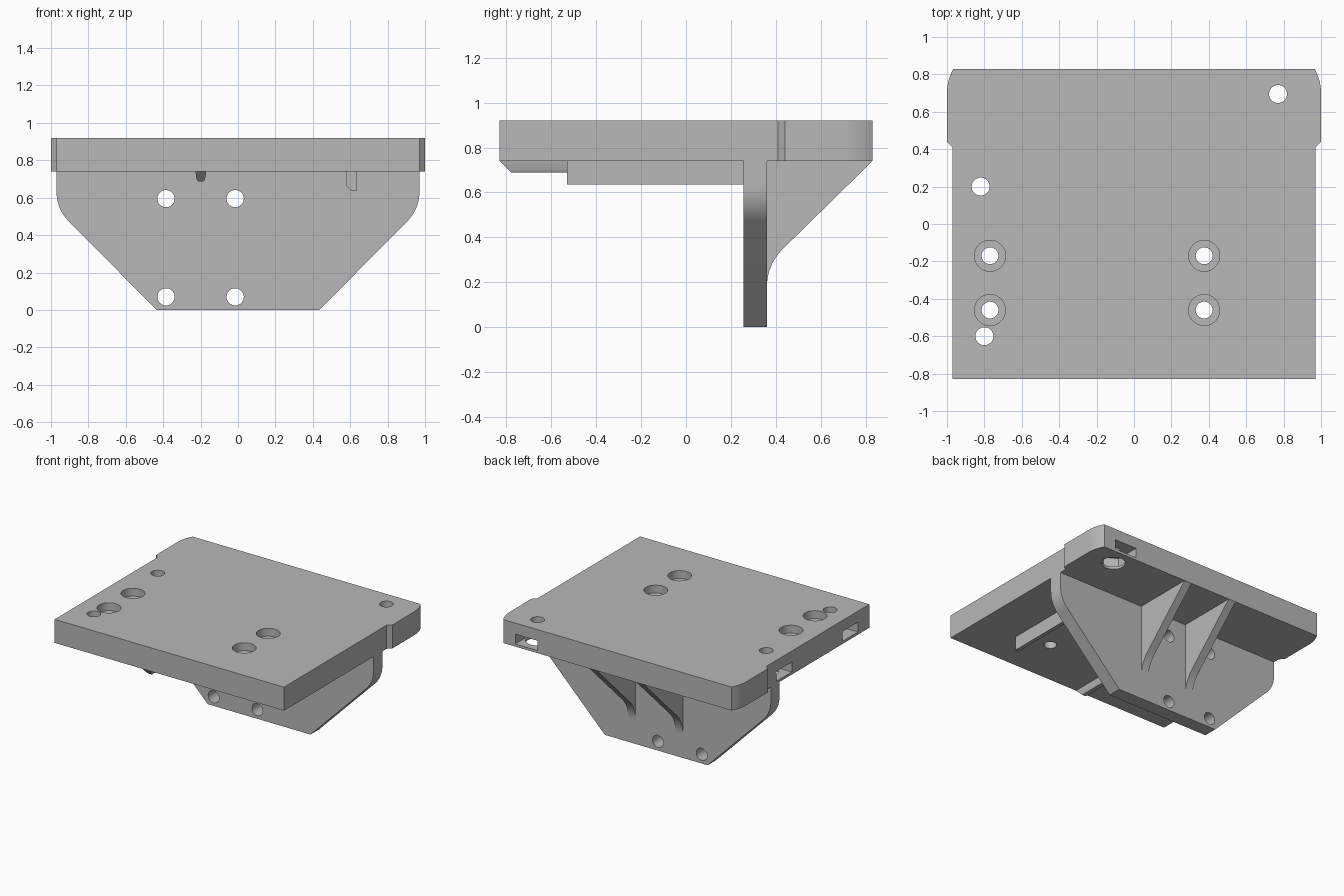
import bpy, bmesh
from math import sin, cos, pi, radians, sqrt
from mathutils import Vector

cube = bpy.data.objects.get("Cube")
if cube:
    bpy.data.objects.remove(cube, do_unlink=True)

grey = bpy.data.materials.new("plain_grey")
grey.use_nodes = True
colour = (0.48, 0.48, 0.48, 1)
grey.diffuse_color = colour
grey.node_tree.nodes["Principled BSDF"].inputs["Base Color"].default_value = colour

PLATE_LOW, PLATE_TOP = 0.74, 0.92
WALL_FRONT, WALL_BACK = 0.255, 0.36
AXES = {"x": lambda a, b, c: (c, a, b),   # profile in y, z
        "y": lambda a, b, c: (a, c, b),   # profile in x, z
        "z": lambda a, b, c: (a, b, c)}   # profile in x, y


def extrude(name, profile, axis, start, end):
    """Solid made by pushing a flat profile along one axis."""
    place = AXES[axis]
    bm = bmesh.new()
    face = bm.faces.new([bm.verts.new(place(a, b, start)) for a, b in profile])
    grown = bmesh.ops.extrude_face_region(bm, geom=[face])["geom"]
    verts = [v for v in grown if isinstance(v, bmesh.types.BMVert)]
    bmesh.ops.translate(bm, verts=verts, vec=Vector(place(0, 0, end - start)))
    bmesh.ops.recalc_face_normals(bm, faces=bm.faces)
    mesh = bpy.data.meshes.new(name)
    bm.to_mesh(mesh)
    bm.free()
    mesh.materials.append(grey)
    obj = bpy.data.objects.new(name, mesh)
    bpy.context.collection.objects.link(obj)
    return obj


def arc(cx, cy, r, a0, a1, steps=10):
    angles = [radians(a0 + (a1 - a0) * i / steps) for i in range(steps + 1)]
    return [(cx + r * cos(a), cy + r * sin(a)) for a in angles]


def mirrored(half):
    """Close a right-hand outline with its mirror image."""
    return half + [(-a, b) for a, b in reversed(half)]


def drill(x, b, r, axis, start, end):
    return extrude("cutter", arc(x, b, r, 0, 352.5, 47), axis, start, end)


def nut_slot(x, y, direction, length, half=0.093):
    """Pocket open at the plate's edge, with a hexagonal inner end."""
    corner, tip = half / sqrt(3), 2 * half / sqrt(3)
    dx, dy = direction
    outline = [(length, half), (-corner, half), (-tip, 0),
               (-corner, -half), (length, -half)]
    pts = [(x + dx * u - dy * v, y + dy * u + dx * v) for u, v in outline]
    return extrude("cutter", pts, "z", 0.76, 0.835)


def cut(obj, cutters):
    for c in cutters:
        c.hide_render = True
        mod = obj.modifiers.new("cut", "BOOLEAN")
        mod.operation, mod.solver, mod.object = "DIFFERENCE", "EXACT", c
    bpy.context.view_layer.update()
    graph = bpy.context.evaluated_depsgraph_get()
    mesh = bpy.data.meshes.new_from_object(obj.evaluated_get(graph))
    obj.modifiers.clear()
    obj.data = mesh
    for c in cutters:
        bpy.data.objects.remove(c, do_unlink=True)


# Top plate with a wider rear section
half = [(0.97, -0.83), (0.97, 0.41), (1, 0.44)] + arc(0.74, 0.70, 0.26, 0, 30)
plate = extrude("top_plate", mirrored(half), "z", PLATE_LOW, PLATE_TOP)
cutters = []
# Counterbored screw holes
for x in (-0.77, 0.375):
    for y in (-0.46, -0.17):
        cutters.append(drill(x, y, 0.045, "z", 0.7, 1))
        cutters.append(drill(x, y, 0.083, "z", 0.86, 1))
# Mounting holes with captive nut slots
for x, y, way in ((0.77, 0.695, (0, 1)), (-0.82, 0.2, (-1, 0)), (-0.8, -0.6, (-1, 0))):
    cutters.append(drill(x, y, 0.048, "z", 0.7, 1))
    cutters.append(drill(x, y, 0.083, "z", 0.7, 0.79))
    cutters.append(nut_slot(x, y, way, 0.3))
cut(plate, cutters)

# Hanging wall with rounded shoulders and four bolt holes
half = [(0.435, 0)] + arc(0.75, 0.63, 0.22, -45, 0) + [(0.97, PLATE_LOW)]
wall = extrude("hanging_wall", mirrored(half), "y", WALL_FRONT, WALL_BACK)
cut(wall, [drill(x, z, 0.046, "y", 0.2, 0.4)
           for x in (-0.385, -0.015) for z in (0.07, 0.595)])

# Rear support ribs
ribs = [(WALL_BACK, PLATE_LOW), (0.83, PLATE_LOW)] + arc(0.595, 0.18, 0.235, 135, 180)
for side, x in (("left", 0.205), ("right", -0.195)):
    extrude(side + "_rib", ribs, "x", x - 0.031, x + 0.031)

# Rail under the plate, with one chamfered edge
extrude("deep_rail", [(0.58, PLATE_LOW), (0.58, 0.665), (0.605, 0.635),
                      (0.633, 0.635), (0.633, PLATE_LOW)], "y", -0.53, WALL_FRONT)

# Shallow rail whose front end slopes up to the plate
rail = extrude("shallow_rail", [(-0.228, PLATE_LOW), (-0.222, 0.7), (-0.214, 0.688),
                                (-0.184, 0.688), (-0.176, 0.7), (-0.17, PLATE_LOW)],
               "y", -0.83, WALL_FRONT)
for v in rail.data.vertices:
    if v.co.y < 0:
        v.co.y += PLATE_LOW - v.co.z

# Smooth curved walls while keeping corners crisp
bpy.ops.object.select_all(action="DESELECT")
for obj in bpy.context.collection.objects:
    if obj.type == "MESH" and grey.name in obj.data.materials:
        obj.select_set(True)
        bpy.context.view_layer.objects.active = obj
bpy.ops.object.shade_smooth_by_angle(angle=pi / 6)
